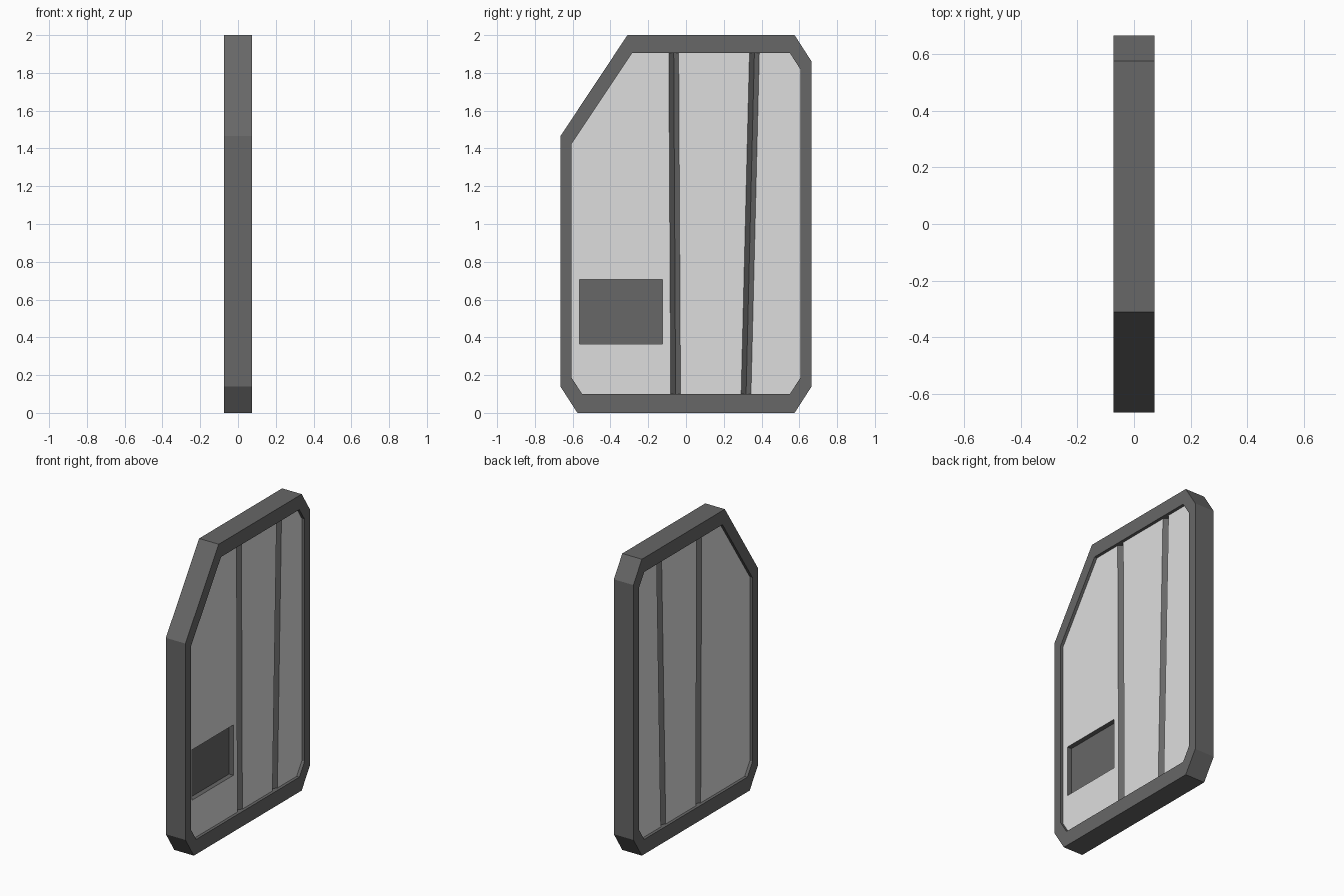
import bpy, bmesh
from mathutils import Vector

if "Cube" in bpy.data.objects:
    bpy.data.objects.remove(bpy.data.objects["Cube"])

HALF = 0.073      # half thickness of the frame
SKIN = 0.053      # distance of each panel skin from the centre plane
GROOVE = 0.022    # groove depth
POCKET = 0.032    # handle pocket depth

# Outlines as (y, z), anticlockwise seen from +x
OUTER = [(-.575, 0), (.575, 0), (.665, .14), (.665, 1.86),
         (.575, 2), (-.31, 2), (-.665, 1.465), (-.665, .14)]
INNER = [(-.55, .1), (.55, .1), (.605, .185), (.605, 1.82),
         (.55, 1.905), (-.285, 1.905), (-.605, 1.425), (-.605, .185)]
# Grooves as y at the bottom, y at the top (z = 0.1 to 1.905)
GROOVES = [(-.055, -.065), (.318, .362)]
GW = 0.026


def material(name, value):
    m = bpy.data.materials.new(name)
    m.diffuse_color = (value, value, value, 1)
    m.use_nodes = True
    m.node_tree.nodes["Principled BSDF"].inputs["Base Color"].default_value = m.diffuse_color
    return m


dark = material("dark grey", 0.135)
light = material("light grey", 0.73)


def finish(bm, name, mats):
    me = bpy.data.meshes.new(name)
    bm.to_mesh(me)
    bm.free()
    for m in mats:
        me.materials.append(m)
    ob = bpy.data.objects.new(name, me)
    bpy.context.collection.objects.link(ob)
    return ob


def groove_y(g, z):
    return g[0] + (g[1] - g[0]) * (z - .1) / 1.805


def cut(bm, faces, point, normal):
    geom = set(faces)
    for f in faces:
        geom.update(f.edges)
        geom.update(f.verts)
    bmesh.ops.bisect_plane(bm, geom=list(geom), plane_co=point,
                           plane_no=normal, dist=1e-5)


def build_frame():
    bm = bmesh.new()
    rings = [[bm.verts.new((x, y, z)) for y, z in outline]
             for x, outline in ((HALF, OUTER), (HALF, INNER),
                                (-HALF, INNER), (-HALF, OUTER))]
    for a, b in zip(rings, rings[1:] + rings[:1]):
        for i in range(8):
            j = (i + 1) % 8
            bm.faces.new((a[i], a[j], b[j], b[i]))
    bmesh.ops.recalc_face_normals(bm, faces=bm.faces[:])
    finish(bm, "door_frame", [dark])


def build_panel(side, name, pocket):
    bm = bmesh.new()
    outline = INNER if side > 0 else INNER[::-1]
    bm.faces.new([bm.verts.new((side * SKIN, y, z)) for y, z in outline])

    # Slice each groove into two strips
    for g in GROOVES:
        normal = Vector((0, 1.805, g[0] - g[1])).normalized()
        for off in (-GW, 0, GW):
            cut(bm, bm.faces[:], (0, g[0] + off, .1), normal)
    for f in bm.faces:
        c = f.calc_center_median()
        f.material_index = int(any(abs(c.y - groove_y(g, c.z)) < GW
                                   for g in GROOVES))

    # Recessed handle pocket
    if pocket:
        y0, y1, z0, z1 = -.565, -.125, .365, .705

        def left_faces():
            return [f for f in bm.faces if f.material_index == 0
                    and f.calc_center_median().y < -.1]
        for z in (z0, z1):
            cut(bm, left_faces(), (0, 0, z), (0, 0, 1))
        for y in (y0, y1):
            band = [f for f in left_faces()
                    if z0 < f.calc_center_median().z < z1
                    and all(z0 - .001 < v.co.z < z1 + .001 for v in f.verts)]
            cut(bm, band, (0, y, 0), (0, 1, 0))
        floor = [f for f in left_faces()
                 if all(y0 - .001 < v.co.y < y1 + .001 and
                        z0 - .001 < v.co.z < z1 + .001 for v in f.verts)]
        walls = bmesh.ops.inset_individual(bm, faces=floor, thickness=0,
                                           depth=0)["faces"]
        for f in floor + walls:
            f.material_index = 1
        for v in {v for f in floor for v in f.verts}:
            v.co.x -= side * POCKET

    # Push the groove centre lines in to make a V
    for v in bm.verts:
        if any(abs(v.co.y - groove_y(g, v.co.z)) < .002 for g in GROOVES):
            v.co.x -= side * GROOVE
    finish(bm, name, [light, dark])


build_frame()
build_panel(1, "outer_panel", True)
build_panel(-1, "inner_panel", False)
